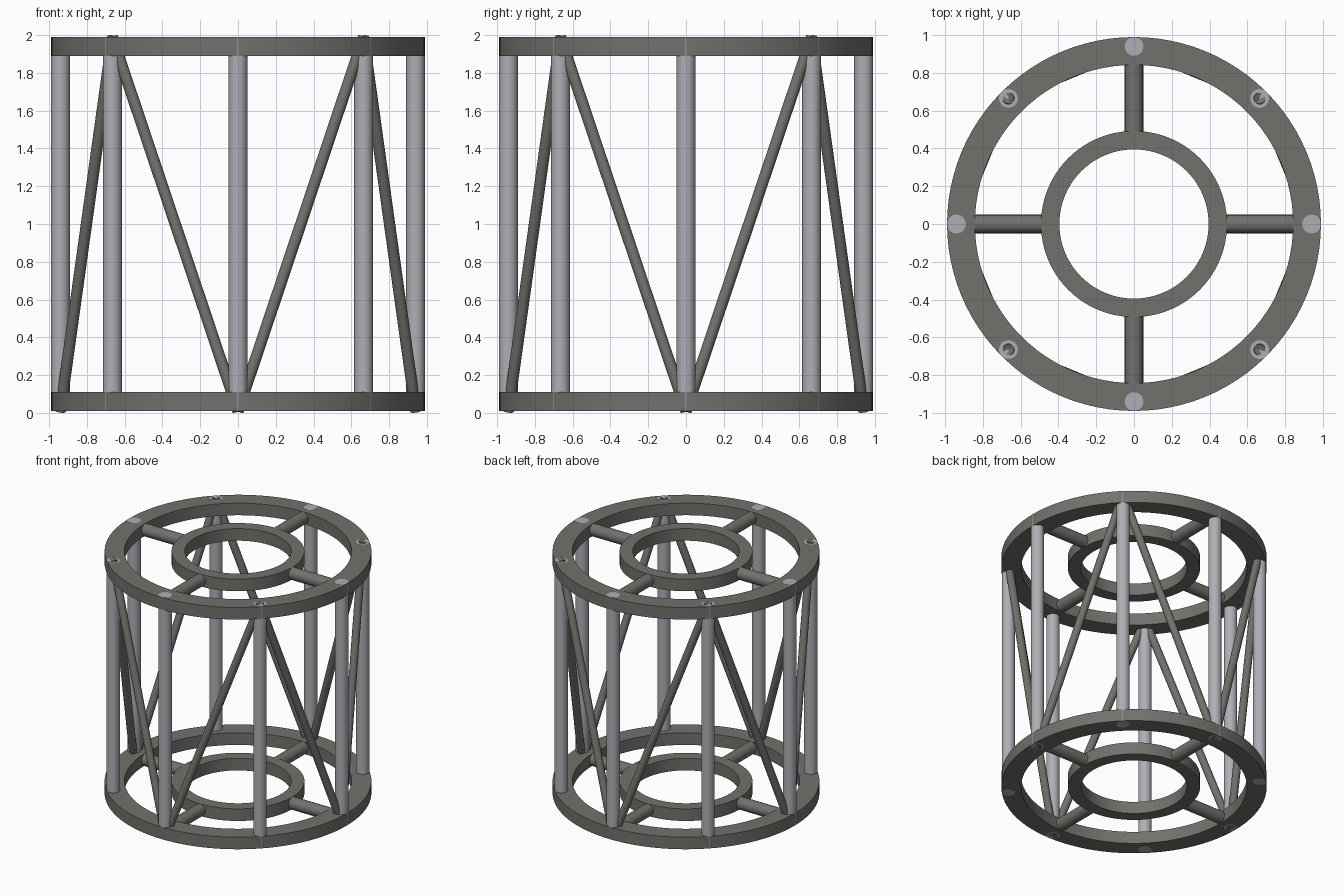
import bpy
import bmesh
from math import cos, sin, radians
from mathutils import Vector

cube = bpy.data.objects.get("Cube")
if cube:
    bpy.data.objects.remove(cube, do_unlink=True)

BOTTOM, TOP = 0.0105, 1.9895   # outer faces of the end rings
THICK = 0.099                  # ring height
POST_R = 0.94                  # radius of the post circle


def material(name, color):
    mat = bpy.data.materials.new(name)
    mat.use_nodes = True
    mat.diffuse_color = color
    mat.node_tree.nodes["Principled BSDF"].inputs["Base Color"].default_value = color
    return mat


dark = material("dark warm grey", (0.17, 0.165, 0.152, 1))
light = material("light steel grey", (0.42, 0.43, 0.46, 1))


def finish(name, bm, mat):
    bmesh.ops.recalc_face_normals(bm, faces=bm.faces)
    mesh = bpy.data.meshes.new(name)
    bm.to_mesh(mesh)
    bm.free()
    mesh.materials.append(mat)
    obj = bpy.data.objects.new(name, mesh)
    bpy.context.collection.objects.link(obj)
    bpy.ops.object.select_all(action='DESELECT')
    obj.select_set(True)
    bpy.context.view_layer.objects.active = obj
    bpy.ops.object.shade_smooth_by_angle(angle=radians(35))


def ring(name, inner, outer, z):
    # rectangular section spun around the z axis
    bm = bmesh.new()
    pts = [(inner, z), (outer, z), (outer, z + THICK), (inner, z + THICK)]
    face = bm.faces.new([bm.verts.new((r, 0, h)) for r, h in pts])
    edges = list(face.edges)
    bm.faces.remove(face)
    bmesh.ops.spin(bm, geom=edges, cent=(0, 0, 0), axis=(0, 0, 1),
                   angle=radians(360), steps=96, use_merge=True)
    bmesh.ops.remove_doubles(bm, verts=bm.verts, dist=1e-5)
    finish(name, bm, dark)


def rod(name, a, b, radius, mat, sides=24):
    bm = bmesh.new()
    bmesh.ops.create_cone(bm, cap_ends=True, segments=sides, radius1=radius,
                          radius2=radius, depth=(b - a).length)
    turn = (b - a).to_track_quat('Z', 'Y').to_matrix().to_4x4()
    bmesh.ops.transform(bm, matrix=turn, verts=bm.verts)
    bmesh.ops.translate(bm, vec=(a + b) / 2, verts=bm.verts)
    finish(name, bm, mat)


def polar(r, degrees, z):
    return Vector((r * cos(radians(degrees)), r * sin(radians(degrees)), z))


# end frames: outer ring, hub ring and four spokes
for level, z in (("bottom", BOTTOM), ("top", TOP - THICK)):
    ring(level + "_outer_ring", 0.842, 0.9895, z)
    ring(level + "_hub_ring", 0.395, 0.4925, z)
    for i in range(4):
        mid = z + THICK / 2
        rod(f"{level}_spoke_{i + 1}", polar(0.47, 90 * i, mid),
            polar(0.86, 90 * i, mid), 0.049, dark)

# eight upright posts, ends just showing through the rings
for i in range(8):
    rod(f"post_{i + 1}", polar(POST_R, 45 * i, BOTTOM - 0.0006),
        polar(POST_R, 45 * i, TOP + 0.0006), 0.0497, light)

# zigzag braces from the low points to the high points between them
for i in range(4):
    for side in (-45, 45):
        rod(f"brace_{i + 1}_{'left' if side > 0 else 'right'}",
            polar(POST_R, 90 * i, BOTTOM),
            polar(POST_R, 90 * i + side, TOP), 0.03, dark)
